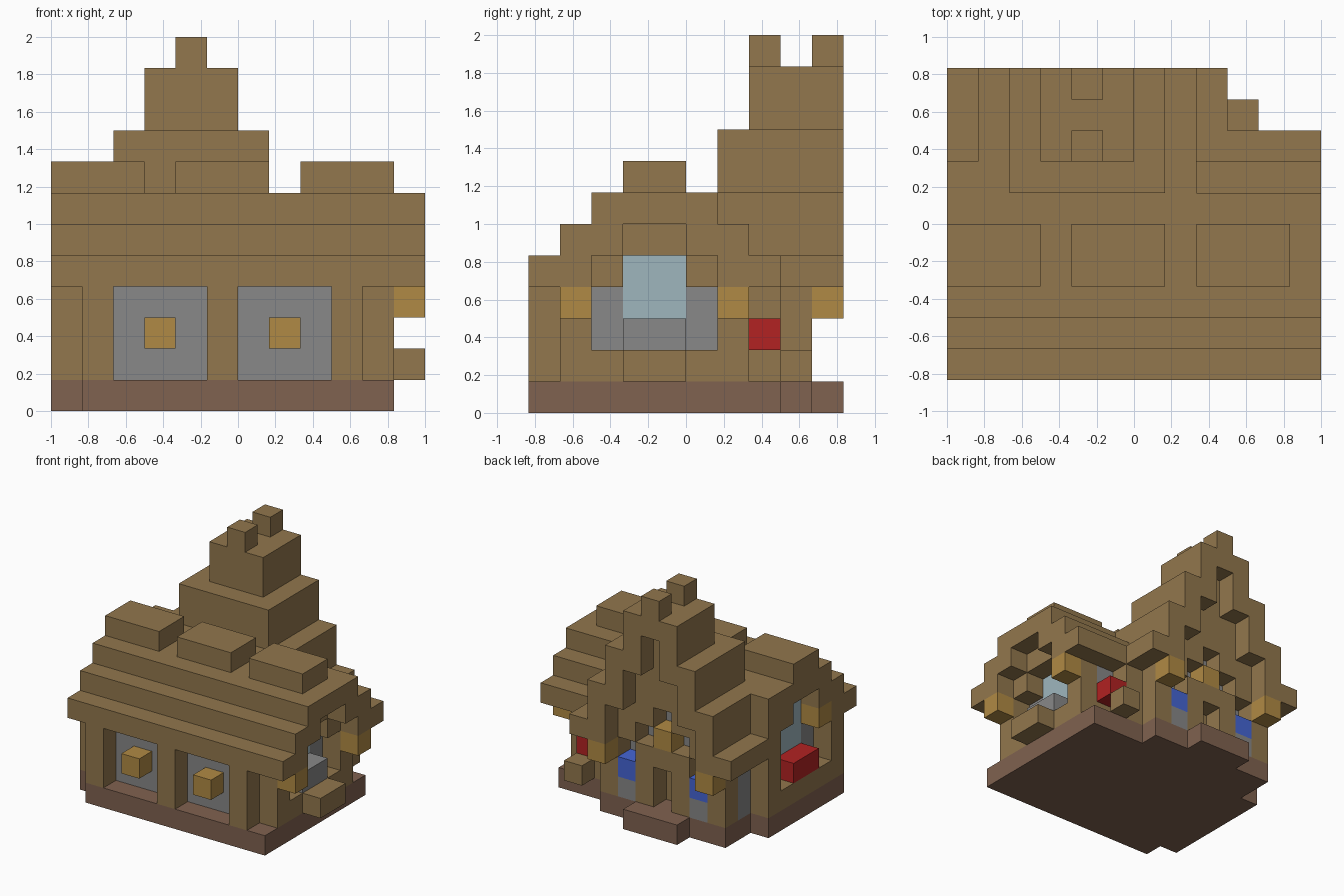
import bpy
import bmesh
from mathutils import Vector

UNIT = 1 / 6
ORIGIN = Vector((-1, -5 * UNIT, 0))

cube = bpy.data.objects.get("Cube")
if cube:
    bpy.data.objects.remove(cube, do_unlink=True)

COLOURS = {
    "timber": (0.287, 0.184, 0.074),
    "earth": (0.216, 0.122, 0.080),
    "stone": (0.246, 0.246, 0.246),
    "amber": (0.434, 0.254, 0.058),
    "red": (0.445, 0.016, 0.016),
    "pale_glass": (0.347, 0.468, 0.515),
    "blue": (0.06, 0.13, 0.66),
}

cells = {}      # cell -> part name
part_colour = {}


def span(value):
    """A single index or an inclusive (first, last) pair."""
    first, last = value if isinstance(value, tuple) else (value, value)
    return range(first, last + 1)


def block(part, colour, across, deep, up):
    part_colour[part] = colour
    for x in span(across):
        for y in span(deep):
            for z in span(up):
                cells[x, y, z] = part


def carve(across, deep, up):
    for x in span(across):
        for y in span(deep):
            for z in span(up):
                cells.pop((x, y, z), None)


# Foundation with side bay, rear porch and doorstep
block("foundation", "earth", (1, 10), (0, 7), 0)
block("foundation", "earth", 0, (1, 6), 0)
block("foundation", "earth", (1, 7), 8, 0)
block("doorstep", "earth", (3, 5), 9, 0)

# Main house body
block("house_walls", "timber", (0, 10), (1, 6), (1, 3))
block("house_walls", "timber", (0, 10), (2, 5), 4)
block("house_walls", "timber", (0, 10), (3, 4), 5)

# Rear wing body
block("wing_walls", "timber", (1, 7), (6, 8), (1, 3))
block("wing_walls", "timber", (1, 7), (6, 8), (4, 6))
block("wing_walls", "timber", (2, 6), (6, 8), (7, 8))
block("wing_walls", "timber", (3, 5), (7, 8), (9, 10))

# Stepped main roof, mirrored front to back
for step, bottom in enumerate((4, 4, 5, 6)):
    for row in (step, 7 - step):
        block("main_roof", "timber", (0, 11), row, (bottom, min(4 + step, 6)))
block("main_roof", "timber", 0, 6, 6)
for start in (0, 4, 8):
    block("ridge_blocks", "timber", (start, start + 2), (3, 4), 7)

# Stepped rear gable, mirrored about its ridge
for step, bottom in enumerate((4, 4, 6, 8, 10)):
    for column in (step, 8 - step):
        top = min(4 + 2 * step, 10)
        block("gable_roof", "timber", column, 9, (bottom, top))
for column in (0, 8):
    block("gable_roof", "timber", column, (7, 9), 4)
for row in (7, 9):
    block("ridge_finials", "timber", 4, row, 11)

# Front windows with lanterns, between posts
for post in (1, 5, 9):
    block("front_posts", "timber", post, 0, (1, 3))
for start in (2, 6):
    block("front_windows", "stone", (start, start + 2), 1, (1, 3))
    block("front_lanterns", "amber", start + 1, 0, 2)

# Window on the +x end: recess, frame, glass, ledge and sill
carve(10, (2, 5), (2, 3))
carve(10, (3, 4), 4)
block("left_window_frame", "stone", 9, (2, 5), (2, 3))
block("left_window_glass", "pale_glass", 9, (3, 4), (3, 4))
block("left_window_ledge", "stone", 10, (3, 4), 2)
block("left_window_sill", "timber", 11, (3, 4), 1)
for row in (1, 6):
    block("left_lanterns", "amber", 11, row, 3)

# Window on the -x end: recess, frame, glass, flower box and lantern
carve(0, (2, 5), (2, 4))
carve(0, (3, 4), 5)
block("right_window_frame", "stone", 1, (2, 5), (2, 4))
block("right_window_glass", "pale_glass", 1, (3, 4), (3, 5))
block("right_flower_box", "red", 0, (3, 4), 2)
block("right_lantern", "amber", 0, 2, 4)

# Wing side window and rear windows with blue boxes
block("wing_side_window", "stone", 1, 7, (1, 3))
for column in (2, 6):
    carve(column, 8, 3)
    block("rear_windows", "stone", column, 7, (1, 3))
    block("rear_windows", "stone", column, 8, 1)
    block("rear_flower_boxes", "blue", column, 8, 2)

# Rear doorway, the window above it and its lanterns
carve(4, 8, (1, 2))
carve((3, 5), 8, 4)
carve(4, 8, 5)
block("upper_rear_window", "stone", (3, 5), 7, 4)
block("upper_rear_window", "stone", 4, 7, 5)
block("rear_door_lantern", "amber", 4, 8, 4)
for column in (1, 7):
    block("gable_lanterns", "amber", column, 9, 3)

# Small rear window of the main house
block("rear_post", "timber", 8, 7, (1, 3))
block("small_rear_window", "stone", 9, 6, (2, 3))
block("small_flower_box", "red", 9, 7, 2)
block("small_rear_sill", "timber", 9, 8, 1)

# Materials
materials = {}
for name, rgb in COLOURS.items():
    mat = bpy.data.materials.new(name)
    mat.use_nodes = True
    mat.diffuse_color = (*rgb, 1)
    shader = next(n for n in mat.node_tree.nodes if n.type == "BSDF_PRINCIPLED")
    shader.inputs["Base Color"].default_value = (*rgb, 1)
    shader.inputs["Roughness"].default_value = 0.9
    materials[name] = mat


def build_part(part):
    """Skin the exposed sides of a part's cells and merge flat areas."""
    bm = bmesh.new()
    for cell, owner in cells.items():
        if owner != part:
            continue
        for axis in range(3):
            for side in (0, 1):
                beside = list(cell)
                beside[axis] += 2 * side - 1
                if tuple(beside) in cells:
                    continue
                u, v = (axis + 1) % 3, (axis + 2) % 3
                corners = []
                for du, dv in ((0, 0), (1, 0), (1, 1), (0, 1)):
                    corner = Vector(cell)
                    corner[axis] += side
                    corner[u] += du
                    corner[v] += dv
                    corners.append(bm.verts.new(ORIGIN + corner * UNIT))
                bm.faces.new(corners if side else corners[::-1])
    bmesh.ops.remove_doubles(bm, verts=bm.verts, dist=0.001)
    bmesh.ops.dissolve_limit(bm, angle_limit=0.01, verts=bm.verts, edges=bm.edges)
    mesh = bpy.data.meshes.new(part)
    bm.to_mesh(mesh)
    bm.free()
    mesh.materials.append(materials[part_colour[part]])
    bpy.context.scene.collection.objects.link(bpy.data.objects.new(part, mesh))


for part_name in part_colour:
    build_part(part_name)
